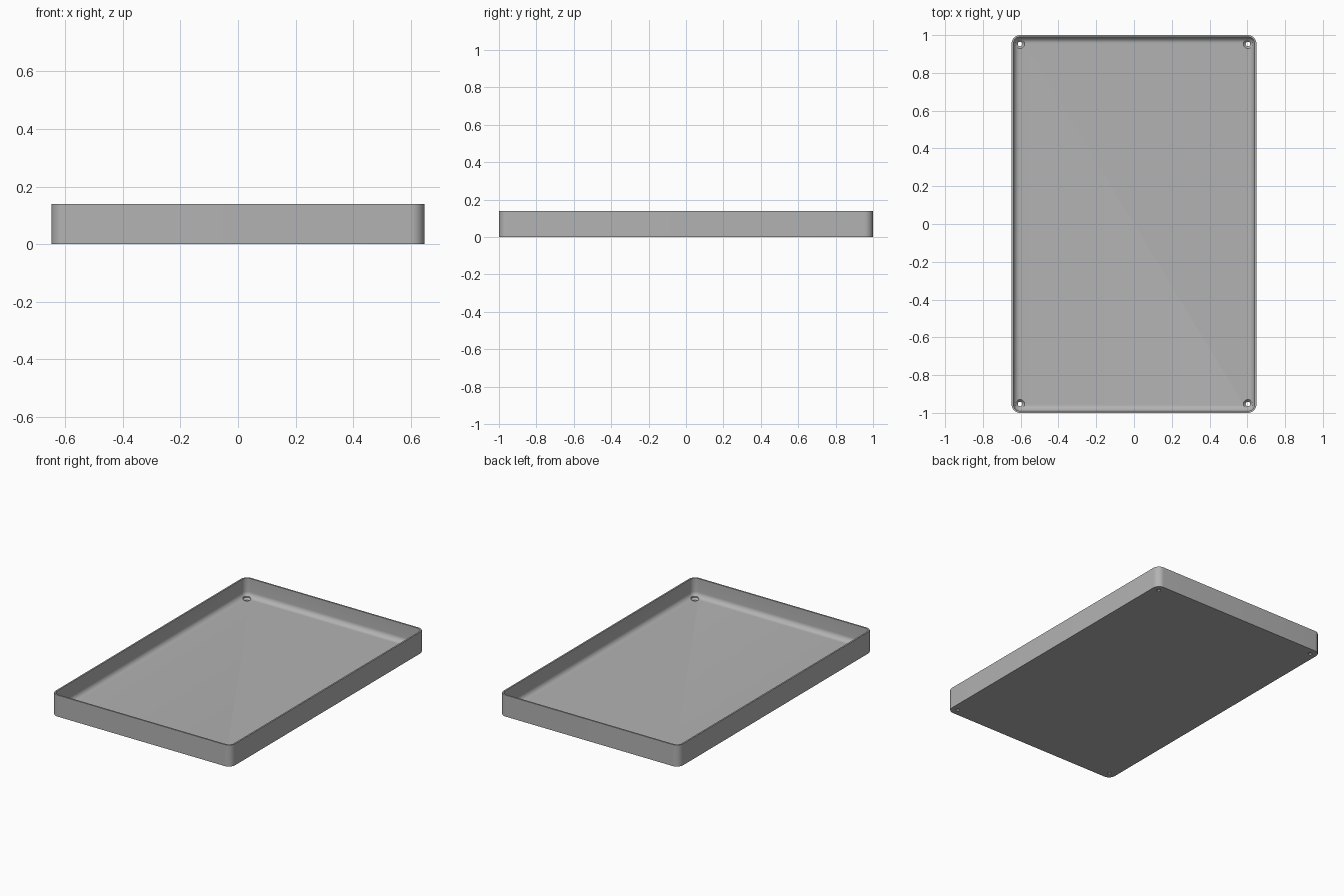
import bpy, bmesh, math
from math import sin, cos, pi

HALF_X, HALF_Y, HEIGHT = 0.648, 1.0, 0.14
CORNER, WALL, FLOOR, FILLET = 0.045, 0.01, 0.02, 0.033

if "Cube" in bpy.data.objects:
    bpy.data.objects.remove(bpy.data.objects["Cube"])

grey = bpy.data.materials.new("plain grey")
grey.use_nodes = True
grey.diffuse_color = (0.45, 0.45, 0.45, 1)
grey.node_tree.nodes["Principled BSDF"].inputs["Base Color"].default_value = grey.diffuse_color


def make_object(name, bm):
    bmesh.ops.recalc_face_normals(bm, faces=bm.faces)
    mesh = bpy.data.meshes.new(name)
    bm.to_mesh(mesh)
    bm.free()
    obj = bpy.data.objects.new(name, mesh)
    mesh.materials.append(grey)
    bpy.context.collection.objects.link(obj)
    return obj


def loft(bm, loops):
    """Skin a list of equal point loops and cap both ends."""
    rings = [[bm.verts.new(p) for p in loop] for loop in loops]
    for a, b in zip(rings, rings[1:]):
        for i in range(len(a)):
            j = (i + 1) % len(a)
            bm.faces.new((a[i], a[j], b[j], b[i]))
    bm.faces.new(rings[0])
    bm.faces.new(rings[-1])


def rounded_rect(inset, z, steps=10):
    r = CORNER - inset
    points = []
    for k, (sx, sy) in enumerate(((1, 1), (-1, 1), (-1, -1), (1, -1))):
        for i in range(steps + 1):
            a = (k + i / steps) * pi / 2
            points.append((sx * (HALF_X - CORNER) + r * cos(a),
                           sy * (HALF_Y - CORNER) + r * sin(a), z))
    return points


def circle(x, y, z, r, n=32):
    return [(x + r * cos(2 * pi * i / n), y + r * sin(2 * pi * i / n), z) for i in range(n)]


# Tray shell: outer wall, rim, inner wall, and a rounded fillet down to the floor
section = [(0, 0), (0, HEIGHT), (WALL, HEIGHT)]
for i in range(9):
    a = i / 8 * pi / 2
    section.append((WALL + FILLET * (1 - cos(a)), FLOOR + FILLET * (1 - sin(a))))
bm = bmesh.new()
loft(bm, [rounded_rect(inset, z) for inset, z in section])
tray = make_object("tray", bm)

# Countersunk screw hole in each corner
bm = bmesh.new()
for x in (-0.603, 0.603):
    for y in (-0.953, 0.953):
        loft(bm, [circle(x, y, z, r) for z, r in
                  ((-0.02, 0.012), (0.008, 0.012), (0.02, 0.024), (0.08, 0.024))])
cutter = make_object("screw_hole_cutter", bm)
cutter.hide_render = True

cut = tray.modifiers.new("screw holes", 'BOOLEAN')
cut.operation = 'DIFFERENCE'
cut.solver = 'EXACT'
cut.object = cutter
bpy.context.view_layer.objects.active = tray
tray.select_set(True)
cutter.select_set(False)
bpy.ops.object.modifier_apply(modifier=cut.name)
bpy.data.objects.remove(cutter)

bpy.ops.object.shade_smooth_by_angle(angle=math.radians(30))
